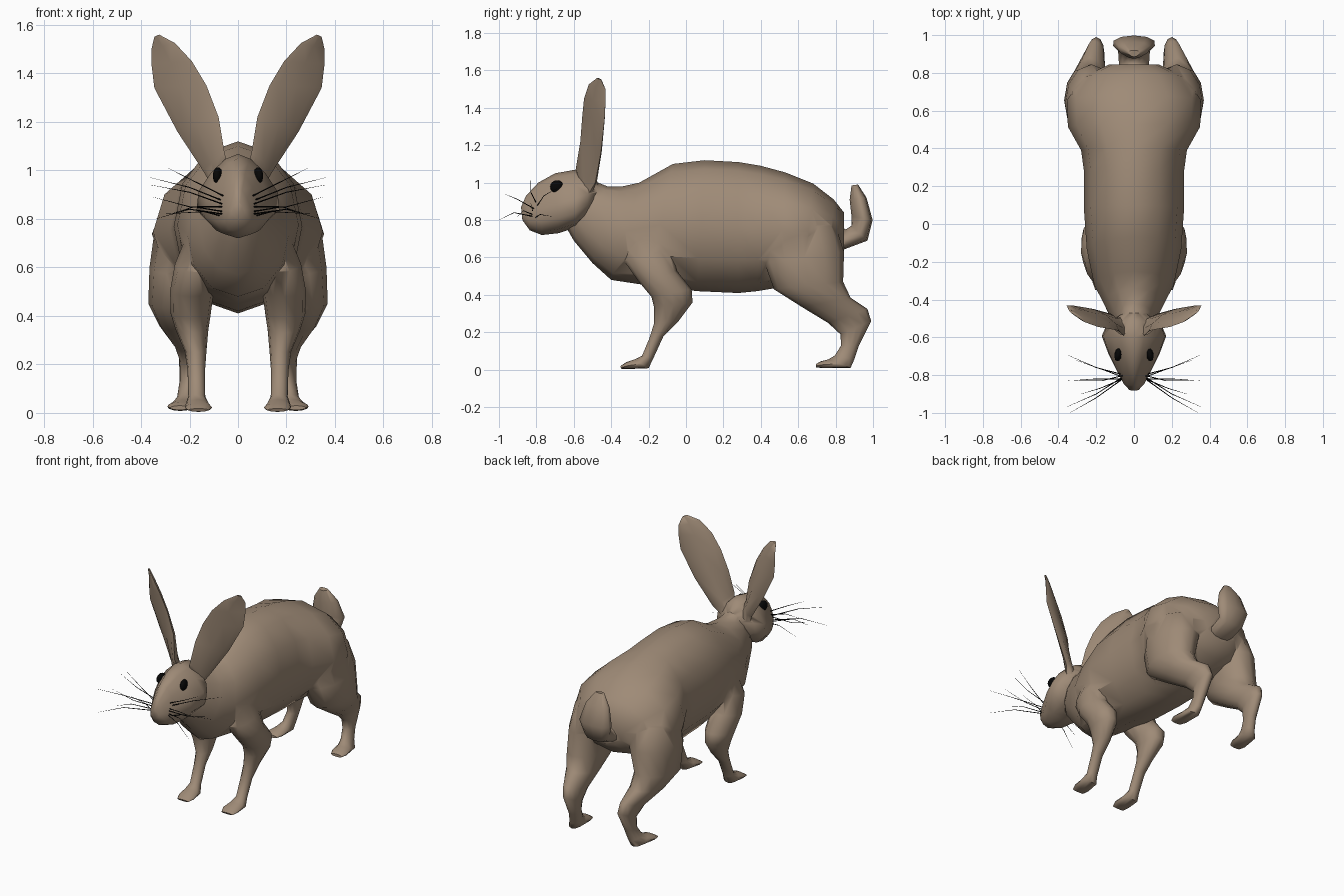
import bpy, bmesh, math
from mathutils import Vector


def material(name, rgb):
    m = bpy.data.materials.new(name)
    m.diffuse_color = (*rgb, 1)
    return m


FUR = material("brown fur", (0.345, 0.257, 0.184))
BLACK = material("black", (0.002, 0.002, 0.002))


def loft(name, rings, sides=12, pear=0, front=1):
    """Skin rings, each given as edge point a, edge point b, half-width vector.
    Pear narrows the a side and widens the b side; front scales one half's bulge."""
    bm = bmesh.new()
    loops = []
    for a, b, w in rings:
        a, b, w = Vector(a), Vector(b), Vector(w)
        c, h = (a + b) / 2, (a - b) / 2
        loop = []
        for i in range(sides):
            t = 2 * math.pi * i / sides
            s = math.sin(t) * (1 - pear * math.cos(t))
            loop.append(bm.verts.new(c + h * math.cos(t) + w * (s if s > 0 else s * front)))
        loops.append(loop)
    for p, q in zip(loops, loops[1:]):
        for i in range(sides):
            j = (i + 1) % sides
            bm.faces.new((p[i], p[j], q[j], q[i]))
    bm.faces.new(loops[0][::-1])
    bm.faces.new(loops[-1])
    bmesh.ops.recalc_face_normals(bm, faces=bm.faces)
    mesh = bpy.data.meshes.new(name)
    bm.to_mesh(mesh)
    bm.free()
    mesh.materials.append(FUR)
    ob = bpy.data.objects.new(name, mesh)
    bpy.context.collection.objects.link(ob)
    return ob


def side_loft(name, rows, side=1, pear=0):
    """Rows are y0, z0, y1, z1 of the two profile edges, then centre x and half width."""
    return loft(name, [((x * side, y0, z0), (x * side, y1, z1), (w, 0, 0))
                       for y0, z0, y1, z1, x, w in rows], pear=pear)


# Torso from neck to rump, widening over the haunches
body = side_loft("body", [
    (-.47, 1.00, -.64, .76, 0, .08), (-.42, .98, -.60, .69, 0, .115),
    (-.34, .98, -.50, .57, 0, .16), (-.25, 1.0, -.40, .48, 0, .21),
    (-.07, 1.10, -.20, .45, 0, .25), (.10, 1.12, .06, .42, 0, .265),
    (.28, 1.11, .28, .41, 0, .265), (.40, 1.09, .38, .42, 0, .28),
    (.53, 1.055, .50, .44, 0, .35), (.68, .995, .63, .48, 0, .355),
    (.79, .91, .77, .54, 0, .27), (.845, .84, .845, .62, 0, .13)])

# Head, nose to nape
head = side_loft("head", [
    (-.882, .87, -.875, .80, 0, .025), (-.855, .93, -.835, .745, 0, .055),
    (-.79, 1.0, -.77, .72, 0, .088), (-.70, 1.05, -.68, .73, 0, .13),
    (-.60, 1.068, -.59, .76, 0, .163), (-.52, 1.06, -.53, .82, 0, .135),
    (-.47, 1.0, -.49, .89, 0, .07)], pear=.42)

# Upturned tail
tail = side_loft("tail", [
    (.80, .78, .80, .63, 0, .07), (.855, .75, .85, .645, 0, .08),
    (.885, .77, .97, .69, 0, .085), (.885, .82, .998, .80, 0, .11),
    (.875, .91, .965, .92, 0, .08), (.885, .985, .92, .99, 0, .03)], pear=.3)

FRONT_LEG = [
    (-.30, .82, -.10, .84, .10, .07), (-.33, .58, -.075, .65, .165, .095),
    (-.26, .48, -.05, .53, .19, .09), (-.185, .39, .03, .43, .195, .083),
    (-.17, .33, .035, .36, .19, .068), (-.17, .25, -.04, .26, .175, .045),
    (-.195, .17, -.12, .18, .172, .036), (-.235, .075, -.175, .06, .17, .035),
    (-.275, .055, -.20, .008, .167, .05), (-.32, .04, -.30, .004, .163, .056),
    (-.352, .018, -.345, .005, .163, .042)]

HIND_LEG = [
    (.48, .86, .72, .86, .14, .09), (.43, .75, .80, .77, .195, .148),
    (.42, .57, .845, .63, .225, .14), (.47, .43, .84, .47, .25, .12),
    (.62, .335, .88, .385, .235, .09), (.76, .25, .97, .325, .21, .055),
    (.825, .19, .99, .26, .20, .043), (.83, .13, .925, .13, .205, .036),
    (.795, .075, .90, .055, .215, .036), (.76, .055, .88, .01, .228, .048),
    (.72, .045, .74, .008, .238, .054), (.695, .03, .695, .012, .24, .04)]

# Ear blade: inner edge, outer edge, thickness; outer edge set further back
EAR = [((.03, -.555, .98), (.11, -.52, .94), .035),
       ((.055, -.59, 1.07), (.145, -.485, 1.0), .035),
       ((.08, -.565, 1.22), (.25, -.455, 1.16), .03),
       ((.13, -.555, 1.35), (.345, -.435, 1.34), .026),
       ((.19, -.545, 1.45), (.357, -.43, 1.44), .022),
       ((.26, -.52, 1.525), (.357, -.43, 1.50), .016),
       ((.325, -.475, 1.56), (.345, -.455, 1.55), .008)]

parts = [head, tail]
for side, label in ((1, "right"), (-1, "left")):
    parts.append(side_loft(label + "_front_leg", FRONT_LEG, side))
    parts.append(side_loft(label + "_hind_leg", HIND_LEG, side))
    parts.append(loft(label + "_ear", [
        ((a[0] * side, *a[1:]), (b[0] * side, *b[1:]), (-.45 * t * side, t, 0))
        for a, b, t in EAR], 8, front=.4))

# Fuse everything into one skin
bpy.context.view_layer.objects.active = body
body.select_set(True)
for part in parts:
    mod = body.modifiers.new("union", "BOOLEAN")
    mod.operation, mod.solver, mod.object = "UNION", "EXACT", part
    bpy.ops.object.modifier_apply(modifier=mod.name)
    bpy.data.objects.remove(part)
bpy.ops.object.shade_smooth_by_angle(angle=math.radians(60))

# Eyes
for side, label in ((1, "right"), (-1, "left")):
    bpy.ops.mesh.primitive_uv_sphere_add(segments=12, ring_count=8, radius=1,
                                         location=(.083 * side, -.69, .978))
    eye = bpy.context.object
    eye.name = label + "_eye"
    eye.scale = (.02, .037, .035)
    eye.rotation_euler = (0, 0, .2 * side)
    eye.data.materials.append(BLACK)
    bpy.ops.object.shade_smooth()

# Whiskers: root, bend and tip, tapering outwards
WHISKERS = [((.05, -.80, .89), (.17, -.83, .95), (.29, -.83, 1.01)),
            ((.05, -.80, .87), (.20, -.76, .93), (.36, -.69, .97)),
            ((.06, -.81, .86), (.20, -.90, .91), (.36, -.97, .94)),
            ((.06, -.82, .85), (.20, -.82, .85), (.35, -.83, .89)),
            ((.06, -.82, .83), (.18, -.87, .85), (.28, -.90, .82)),
            ((.06, -.82, .82), (.20, -.92, .84), (.34, -1.0, .80)),
            ((.06, -.81, .81), (.14, -.78, .83), (.31, -.72, .82))]
for side, label in ((1, "right"), (-1, "left")):
    cu = bpy.data.curves.new(label + "_whiskers", "CURVE")
    cu.dimensions, cu.bevel_depth, cu.bevel_resolution = "3D", .0025, 0
    for path in WHISKERS:
        sp = cu.splines.new("POLY")
        sp.points.add(2)
        for pt, (x, y, z), r in zip(sp.points, path, (1.2, .8, .15)):
            pt.co, pt.radius = (x * side, y, z, 1), r
    cu.materials.append(BLACK)
    bpy.context.collection.objects.link(bpy.data.objects.new(label + "_whiskers", cu))
